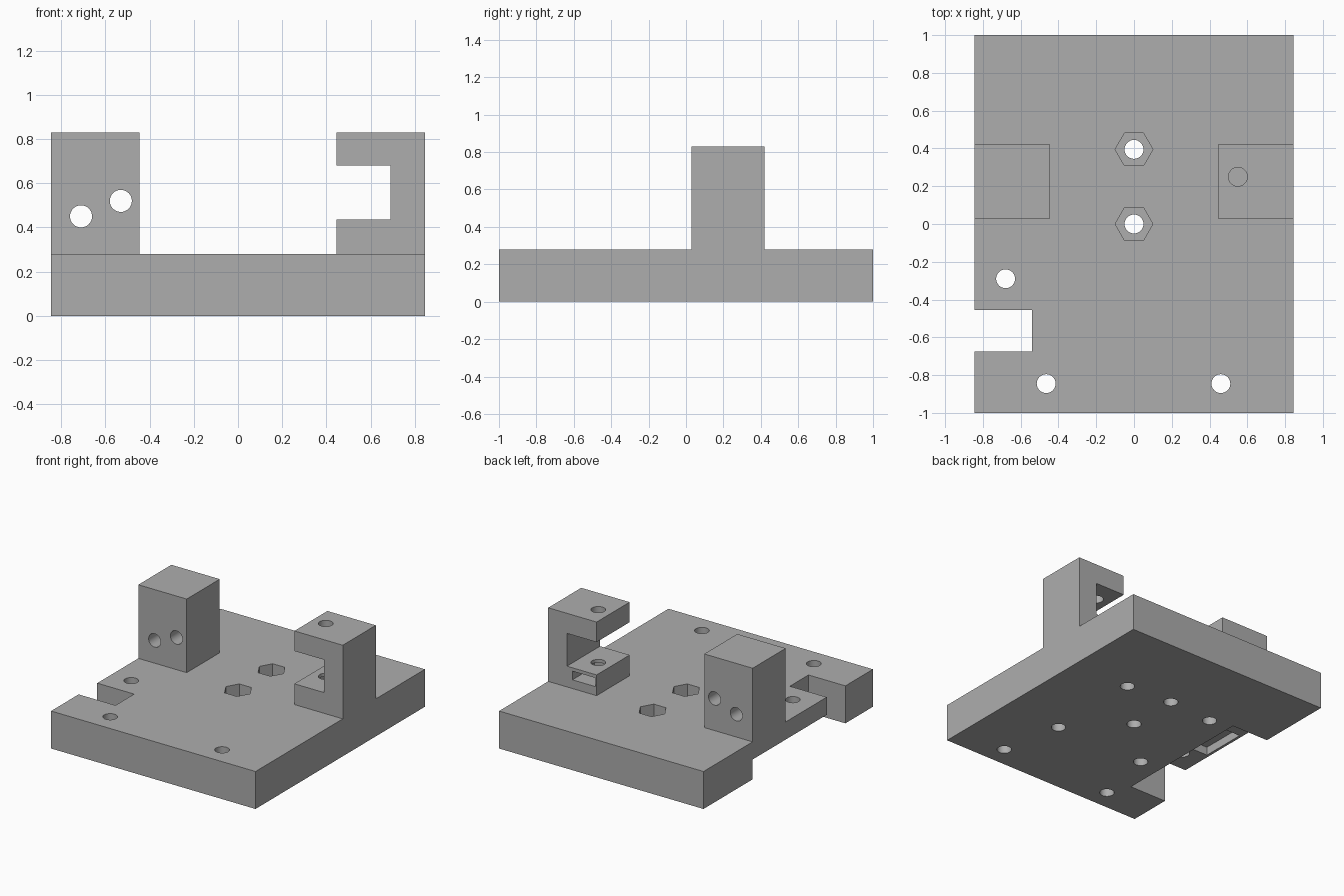
import bpy, bmesh, math
from mathutils import Matrix, Vector

cube = bpy.data.objects.get("Cube")
if cube:
    bpy.data.objects.remove(cube, do_unlink=True)

grey = bpy.data.materials.new("plain_grey")
grey.use_nodes = True
GREY = (0.42, 0.42, 0.42, 1)
grey.diffuse_color = GREY
grey.node_tree.nodes["Principled BSDF"].inputs["Base Color"].default_value = GREY


def finish(name, bm):
    bmesh.ops.recalc_face_normals(bm, faces=bm.faces)
    mesh = bpy.data.meshes.new(name)
    bm.to_mesh(mesh)
    bm.free()
    mesh.materials.append(grey)
    obj = bpy.data.objects.new(name, mesh)
    bpy.context.collection.objects.link(obj)
    return obj


def box(name, x, y, z):
    """Box from (low, high) pairs."""
    bm = bmesh.new()
    bmesh.ops.create_cube(bm, size=1)
    for v in bm.verts:
        v.co = Vector(r[0] if c < 0 else r[1] for c, r in zip(v.co, (x, y, z)))
    return finish(name, bm)


def prism(name, centre, radius, length, axis="Z", sides=32):
    """Cylinder or regular prism about its centre."""
    bm = bmesh.new()
    turn = Matrix.Rotation(math.pi / 2, 4, "X") if axis == "Y" else Matrix()
    bmesh.ops.create_cone(bm, cap_ends=True, segments=sides, radius1=radius,
                          radius2=radius, depth=length,
                          matrix=Matrix.Translation(centre) @ turn)
    if sides == 6:  # corners point along x
        bmesh.ops.rotate(bm, verts=bm.verts, cent=centre,
                         matrix=Matrix.Rotation(math.pi / 6, 3, "Z"))
    return finish(name, bm)


def cut(target, cutter):
    mod = target.modifiers.new("cut", "BOOLEAN")
    mod.operation, mod.solver, mod.object = "DIFFERENCE", "EXACT", cutter
    bpy.context.view_layer.update()
    bpy.context.view_layer.objects.active = target
    bpy.ops.object.modifier_apply(modifier=mod.name)
    bpy.data.objects.remove(cutter, do_unlink=True)


W, TOP, HIGH, R = 0.845, 0.28, 0.83, 0.05
POST_Y = (0.03, 0.42)

# Base plate with side notch and stepped recess underneath
base = box("base_plate", (-W, W), (-1, 1), (0, TOP))
cut(base, box("notch", (-1, -0.54), (-0.675, -0.455), (-1, 1)))
cut(base, box("recess", (-1, -0.54), (-0.5, 0.42), (-1, 0.148)))
cut(base, box("pocket", (-0.825, -0.58), (-0.2, 0.15), (0.1, 0.21)))

# Through holes, nut pockets and blind holes from below
for x, y in ((0, 0), (0, 0.395), (-0.68, -0.29), (-0.465, -0.845), (0.46, -0.845)):
    cut(base, prism("hole", (x, y, 0.1), R, 1))
for y in (0, 0.395):
    cut(base, prism("nut_pocket", (0, y, TOP), 0.1, 0.28, sides=6))
for x in (-0.37, 0.37):
    for y in (-0.37, 0.37):
        cut(base, prism("blind_hole", (x, y, 0), R, 0.4))

# Solid post with two cross holes
post = box("drilled_post", (-W, -0.445), POST_Y, (TOP, HIGH))
for x, z in ((-0.71, 0.45), (-0.53, 0.52)):
    cut(post, prism("cross_hole", (x, 0.2, z), R, 1, axis="Y"))

# C-shaped bracket with vertical bolt hole and nut slot
bracket = box("c_bracket", (0.445, W), POST_Y, (TOP, HIGH))
cut(bracket, box("mouth", (0.3, 0.69), (-0.2, 0.7), (0.435, 0.68)))
cut(bracket, prism("bolt_hole", (0.55, 0.25, 0.8), R, 0.98))
cut(bracket, box("nut_slot", (0.455, 0.645), (0.16, 0.6), (0.345, 0.41)))

for part in (base, post, bracket):
    bpy.ops.object.select_all(action="DESELECT")
    part.select_set(True)
    bpy.context.view_layer.objects.active = part
    bpy.ops.object.shade_smooth_by_angle(angle=math.radians(30))
